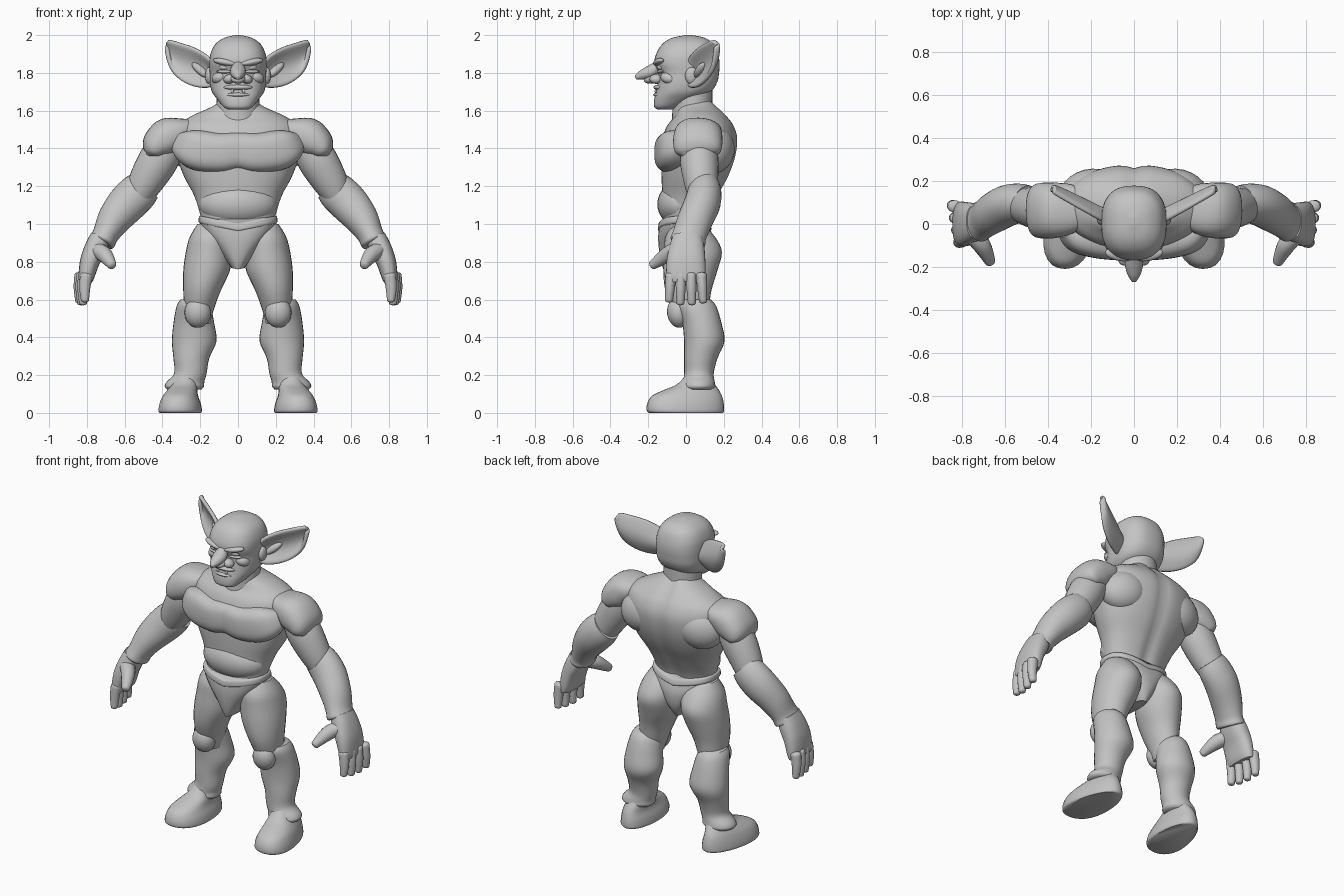
import bpy, bmesh, math
from mathutils import Vector, Euler

skin = bpy.data.materials.new("grey_skin")
skin.diffuse_color = (0.55, 0.55, 0.55, 1)


def finish(name, bm, mirror, angle=50):
    bmesh.ops.recalc_face_normals(bm, faces=bm.faces)
    me = bpy.data.meshes.new(name)
    bm.to_mesh(me)
    bm.free()
    me.materials.append(skin)
    ob = bpy.data.objects.new(name, me)
    bpy.context.collection.objects.link(ob)
    bpy.ops.object.select_all(action='DESELECT')
    ob.select_set(True)
    bpy.context.view_layer.objects.active = ob
    bpy.ops.object.shade_smooth_by_angle(angle=math.radians(angle))
    if mirror:
        ob.modifiers.new("mirror", 'MIRROR').use_mirror_merge = False
    return ob


def spline(rows, sub):
    """Catmull-Rom interpolation of section rows."""
    rows = [list(r) for r in rows]
    p = [rows[0]] + rows + [rows[-1]]
    out = []
    for i in range(1, len(p) - 2):
        for k in range(sub):
            t = k / sub
            out.append([0.5 * (2*b + (c-a)*t + (2*a-5*b+4*c-d)*t*t + (3*b-a-3*c+d)*t**3)
                        for a, b, c, d in zip(p[i-1], p[i], p[i+1], p[i+2])])
    return out + [rows[-1]]


def loft(name, secs, mirror=True, flat=False, power=2.0, n=28, sub=4, rounded=True, warp=None):
    """Skin rows of (x, y, z, half width, half depth); flat keeps the rings level."""
    rows = spline(secs, sub)
    pts = [Vector(r[:3]) for r in rows]
    frames = []
    for i, r in enumerate(rows):
        d = (pts[min(i+1, len(pts)-1)] - pts[max(i-1, 0)]).normalized()
        if flat:
            d = Vector((0, 0, 1 if d.z > 0 else -1))
        frames.append((pts[i], d, r[3], r[4]))
    if rounded:
        def dome(f, s):
            c, d, a, b = f
            h = 0.5 * min(a, b)
            return [(c + d*s*h*math.sin(q), d, a*math.cos(q), b*math.cos(q)) for q in (0.5, 1.0, 1.45)]
        frames = dome(frames[0], -1)[::-1] + frames + dome(frames[-1], 1)
    bm = bmesh.new()
    rings = []
    for c, d, a, b in frames:
        u = Vector((0, 1, 0)).cross(d).normalized()
        v = d.cross(u)
        ring = []
        for k in range(n):
            q = 2 * math.pi * k / n
            cs, sn = math.cos(q), math.sin(q)
            e = 2 / power
            co = c + u*a*math.copysign(abs(cs)**e, cs) + v*b*math.copysign(abs(sn)**e, sn)
            ring.append(bm.verts.new(warp(co) if warp else co))
        rings.append(ring)
    for r, s in zip(rings, rings[1:]):
        for k in range(n):
            bm.faces.new((r[k], r[(k+1) % n], s[(k+1) % n], s[k]))
    bm.faces.new(rings[0])
    bm.faces.new(rings[-1])
    return finish(name, bm, mirror)


def stack(name, rows, **kw):
    """Level loft from rows of (z, x centre, half width, front y, back y)."""
    return loft(name, [(x, (f+b)/2, z, a, (b-f)/2) for z, x, a, f, b in rows], flat=True, **kw)


def ball(name, loc, size, rot=(0, 0, 0), mirror=True):
    bm = bmesh.new()
    bmesh.ops.create_uvsphere(bm, u_segments=24, v_segments=14, radius=1)
    m = Euler([math.radians(r) for r in rot]).to_matrix()
    for v in bm.verts:
        v.co = m @ Vector([c*s for c, s in zip(v.co, size)]) + Vector(loc)
    return finish(name, bm, mirror)


# Trunk, with a groove along the spine
def spine_groove(co):
    if co.y > .1:
        co.y -= .016 * math.exp(-(co.x/.035)**2)
    return co
stack("torso", [(0.98, 0, .185, -.11, .10), (1.05, 0, .20, -.125, .12), (1.15, 0, .232, -.125, .17),
                (1.25, 0, .285, -.13, .225), (1.35, 0, .32, -.13, .262), (1.45, 0, .325, -.125, .275),
                (1.52, 0, .315, -.10, .255), (1.57, 0, .25, -.06, .218), (1.62, 0, .14, -.045, .17),
                (1.655, 0, .09, -.03, .135)], mirror=False, power=2.2, n=64, rounded=False, warp=spine_groove)
loft("chest_muscle", [(-.03, -.055, 1.388, .10, .105), (.03, -.055, 1.385, .103, .11), (.1, -.055, 1.377, .107, .112),
                      (.2, -.045, 1.388, .108, .108), (.26, -.025, 1.405, .092, .1), (.305, 0, 1.425, .06, .07)],
     power=3, rounded=False, n=36)
ball("belly", (0, -.03, 1.105), (.208, .122, .122), mirror=False)
ball("shoulder_blade", (.205, .15, 1.395), (.145, .105, .125), (0, 15, -14))
stack("neck", [(1.48, 0, .115, -.085, .14), (1.6, 0, .115, -.072, .14), (1.76, 0, .11, -.08, .14)],
      mirror=False, rounded=False)

# Briefs, with the waist edge rising over the hips
def hip_rise(co):
    co.z += .2 * abs(co.x)
    return co
stack("briefs", [(1.0, 0, .198, -.138, .118), (.97, 0, .203, -.145, .13), (.91, 0, .172, -.147, .145),
                 (.84, 0, .105, -.14, .14), (.79, 0, .06, -.13, .12), (.76, 0, .035, -.12, .10)],
      mirror=False, power=2.4, rounded=False, warp=hip_rise)
stack("waistband", [(1.003, 0, .2, -.14, .12), (.995, 0, .207, -.146, .128), (.972, 0, .209, -.149, .135),
                    (.963, 0, .202, -.145, .13)], mirror=False, power=2.4, n=40, rounded=False, warp=hip_rise)

# Legs
stack("thigh", [(1.0, .135, .08, -.07, .09), (.93, .142, .114, -.11, .155), (.85, .152, .125, -.117, .19),
                (.75, .167, .123, -.12, .165), (.65, .19, .1, -.11, .135), (.55, .205, .078, -.075, .12),
                (.47, .208, .06, -.04, .10)], rounded=False)
ball("kneecap", (.213, -.04, .53), (.07, .06, .08), (8, 0, 0))
stack("shin", [(.60, .24, .065, -.03, .13), (.565, .235, .09, -.045, .16), (.48, .234, .107, -.02, .187),
               (.38, .232, .118, -.01, .204), (.29, .247, .095, -.01, .167), (.21, .252, .086, -.01, .147),
               (.165, .278, .1, -.015, .152), (.14, .284, .104, -.02, .155), (.125, .284, .092, -.01, .145)],
      rounded=False)

# Feet, wider and turned out at the toes
def toe_out(co):
    co.x = .31 + (co.x - .31) * (1 - .9*co.y) - .1*co.y
    return co
stack("foot", [(0, .302, .106, -.195, .195), (.012, .302, .111, -.208, .202), (.05, .302, .105, -.205, .2),
               (.09, .302, .091, -.18, .19), (.12, .295, .08, -.12, .175), (.15, .285, .07, -.05, .155),
               (.2, .275, .06, 0, .13)], power=2.2, rounded=False, warp=toe_out)

# Arms
loft("shoulder", [(.2, .085, 1.53, .02, .06), (.28, .075, 1.5, .062, .11), (.36, .065, 1.467, .1, .128),
                  (.42, .062, 1.425, .09, .13), (.452, .06, 1.385, .062, .12), (.462, .06, 1.368, .035, .09)], power=2.3)
loft("upper_arm", [(.36, .07, 1.44, .09, .09), (.42, .07, 1.34, .105, .102), (.49, .08, 1.22, .092, .09),
                   (.53, .09, 1.14, .07, .075)])
loft("forearm", [(.49, .10, 1.205, .092, .078), (.53, .098, 1.165, .104, .09), (.59, .085, 1.105, .104, .096),
                 (.655, .05, 1.025, .09, .094), (.70, .02, .945, .07, .09), (.718, .01, .908, .07, .094),
                 (.722, .008, .9, .06, .08)], rounded=False)

# Hands
loft("palm", [(.728, .01, .93, .055, .08), (.755, .005, .87, .058, .094), (.785, 0, .80, .052, .103),
              (.803, 0, .72, .042, .104), (.808, 0, .69, .032, .1)], power=2.5, rounded=False)
for i, (name, tip) in enumerate((("index", .595), ("middle", .58), ("ring", .58), ("little", .59))):
    y, x = -.085 + .057*i, .803 + .01*i
    loft(name + "_finger", [(x, y*.95, .73, .033, .029), (x+.008, y, .66, .029, .026),
                            (x+.007, y*1.06, tip, .021, .021)], n=16)
loft("thumb", [(.75, -.045, .865, .04, .046), (.71, -.095, .84, .043, .042), (.682, -.145, .805, .033, .032),
               (.668, -.178, .782, .024, .024)], n=16)

# Head
stack("head", [(1.605, 0, .05, -.15, -.07), (1.62, 0, .077, -.168, -.04), (1.66, 0, .11, -.168, .05),
               (1.70, 0, .138, -.158, .13), (1.75, 0, .149, -.15, .165), (1.80, 0, .15, -.147, .175),
               (1.85, 0, .152, -.167, .178), (1.90, 0, .146, -.158, .17), (1.95, 0, .122, -.128, .148),
               (1.983, 0, .078, -.08, .105), (1.997, 0, .03, -.02, .05), (2.0, 0, .008, 0, .03)],
      mirror=False, power=2.5, n=40, rounded=False)

# Face
ball("brow", (.07, -.143, 1.857), (.066, .028, .018), (0, -10, 12))
ball("eye", (.07, -.128, 1.829), (.032, .026, .017))
ball("lower_lid", (.07, -.132, 1.807), (.045, .02, .01), (0, 0, 10))
ball("cheekbone", (.09, -.085, 1.775), (.05, .05, .035), (0, 20, 25))
loft("nose", [(0, -.13, 1.855, .022, .022), (0, -.18, 1.81, .042, .035), (0, -.23, 1.79, .032, .027),
              (0, -.262, 1.778, .014, .014)], mirror=False, n=20)
ball("nose_base", (0, -.17, 1.772), (.042, .055, .026), (15, 0, 0), mirror=False)
ball("nostril", (.045, -.158, 1.768), (.032, .035, .025), (0, 20, 0))
ball("upper_lip", (0, -.135, 1.723), (.078, .037, .016), mirror=False)
ball("lower_lip", (0, -.135, 1.684), (.07, .039, .014), mirror=False)
ball("tooth", (.03, -.16, 1.703), (.008, .006, .012))
ball("chin", (0, -.122, 1.642), (.065, .048, .034), mirror=False)

# Ears: a cupped leaf between an upper and a lower rim
upper = spline([(.13, 1.85), (.165, 1.893), (.235, 1.935), (.31, 1.96), (.355, 1.972), (.373, 1.97)], 3)
lower = spline([(.13, 1.74), (.165, 1.722), (.235, 1.728), (.305, 1.762), (.358, 1.825), (.38, 1.94)], 3)
bm = bmesh.new()
grid = []
for i, (p, q) in enumerate(zip(upper, lower)):
    row = []
    for k in range(9):
        s = k / 8
        x, z = p[0] + (q[0]-p[0])*s, p[1] + (q[1]-p[1])*s
        cup = .06 * math.sin(math.pi*s) * (1 - .6*i/len(upper))
        row.append(bm.verts.new((x, .008 + (x-.14)*.58 + cup, z)))
    grid.append(row)
for r, s in zip(grid, grid[1:]):
    for k in range(8):
        bm.faces.new((r[k], r[k+1], s[k+1], s[k]))
ear = finish("ear", bm, True)
shell = ear.modifiers.new("thickness", 'SOLIDIFY')
shell.thickness, shell.offset = .024, 0
ear.modifiers.new("smooth", 'SUBSURF').levels = 1
ball("ear_fold", (.2, .075, 1.815), (.06, .025, .022), (0, -38, 30))
ball("ear_root", (.152, .03, 1.785), (.022, .035, .045))
